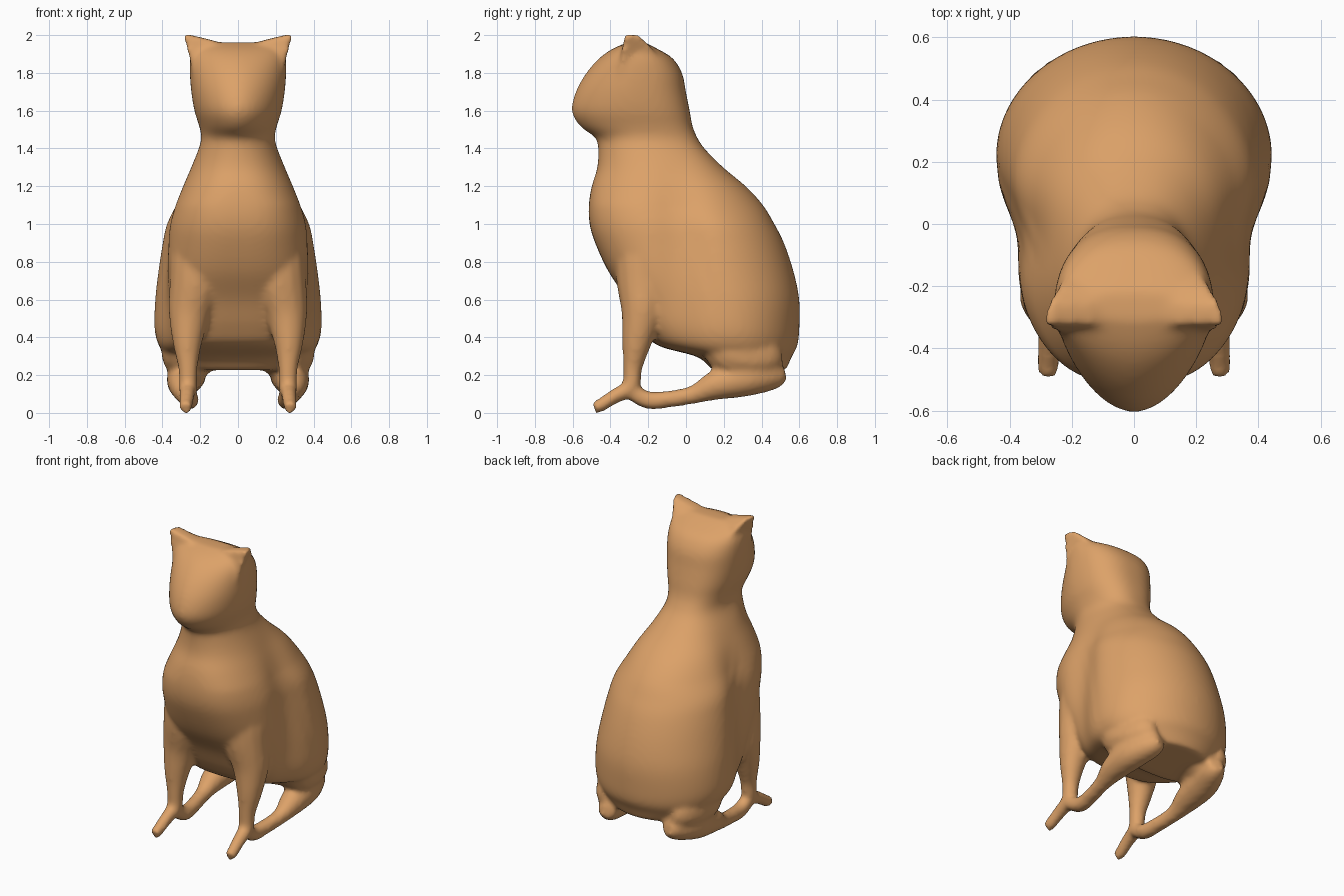
import bpy, bmesh, math
from mathutils import Vector

cube = bpy.data.objects.get("Cube")
if cube:
    bpy.data.objects.remove(cube, do_unlink=True)

fur = bpy.data.materials.new("tan_fur")
fur.use_nodes = True
fur.diffuse_color = (0.72, 0.36, 0.14, 1)
fur.node_tree.nodes["Principled BSDF"].inputs["Base Color"].default_value = fur.diffuse_color


def resample(rows, steps=4):
    """Catmull-Rom curve through rows of numbers."""
    out = []
    last = len(rows) - 1
    for i in range(last):
        a, b, c, d = (Vector(rows[min(max(i + k, 0), last)]) for k in (-1, 0, 1, 2))
        for s in range(steps):
            t = s / steps
            out.append(b + (c - a) * (t / 2) + (a * 2 - b * 5 + c * 4 - d) * (t * t / 2)
                       + (b * 3 - a - c * 3 + d) * (t ** 3 / 2))
    out.append(Vector(rows[-1]))
    return out


def loft(bm, rings):
    """Closed skin over a stack of equal rings."""
    loops = [[bm.verts.new(p) for p in ring] for ring in rings]
    n = len(loops[0])
    faces = [bm.faces.new(loops[0]), bm.faces.new(loops[-1])]
    for low, high in zip(loops, loops[1:]):
        for i in range(n):
            j = (i + 1) % n
            faces.append(bm.faces.new((low[i], low[j], high[j], high[i])))
    bmesh.ops.recalc_face_normals(bm, faces=faces)


def body_ring(z, front, back, half, mid, n=64):
    """Slice widest at y = mid: square chest and slim waist below, pointed muzzle above."""
    head = min(max((z - 1.1) / 0.4, 0), 1)
    ring = []
    for i in range(n):
        a = math.tau * i / n
        c, s = math.cos(a), math.sin(a)
        power = 1 - 0.18 * head if s > 0 else 0.75 + 0.35 * head
        reach = abs(s) ** power
        y = mid + reach * ((back if s > 0 else front) - mid)
        waist = 0.1 * (1 - head) * math.exp(-((y + 0.04) / 0.13) ** 2)
        x = math.copysign(abs(c) ** power, c) * half * (1 - waist)
        ring.append((x, y, z))
    return ring


def tube(bm, rows, side, n=14):
    """Round limb along x, y, z, radius rows."""
    pts = resample([(r[0], r[1], r[2]) for r in rows])
    radii = resample([(r[3], 0, 0) for r in rows])
    rings = []
    for i, p in enumerate(pts):
        axis = (pts[min(i + 1, len(pts) - 1)] - pts[max(i - 1, 0)]).normalized()
        u = axis.cross(Vector((1, 0, 0))).normalized()
        v = axis.cross(u)
        ring = []
        for k in range(n):
            a = math.tau * k / n
            q = p + (u * math.cos(a) + v * math.sin(a)) * radii[i].x
            ring.append((q.x * side, q.y, q.z))
        rings.append(ring)
    loft(bm, rings)


# Slices from rump to crown: height, front, back, half width, widest depth
TORSO = [
    (.23, .14, .53, .28, .32), (.3, .06, .56, .37, .28), (.36, -.15, .59, .42, .24),
    (.45, -.23, .6, .443, .22), (.6, -.31, .6, .44, .2), (.75, -.41, .57, .425, .16),
    (.9, -.48, .52, .405, .12), (1.0, -.51, .47, .388, .08), (1.1, -.515, .41, .35, 0),
    (1.2, -.5, .32, .305, -.06), (1.3, -.47, .2, .255, -.13), (1.4, -.465, .1, .21, -.2),
    (1.46, -.48, .06, .195, -.22), (1.52, -.56, .035, .205, -.24), (1.6, -.605, .02, .23, -.26),
    (1.7, -.585, 0, .247, -.27), (1.8, -.53, -.02, .255, -.27), (1.88, -.46, -.07, .255, -.27),
    (1.93, -.39, -.15, .24, -.27), (1.965, -.31, -.22, .2, -.27)]

FRONT_LEG = [
    (.17, -.21, 1.0, .15), (.2, -.22, .85, .155), (.22, -.225, .7, .145), (.255, -.23, .54, .115),
    (.268, -.26, .38, .08), (.265, -.283, .24, .052), (.265, -.295, .14, .048),
    (.27, -.38, .09, .04), (.275, -.45, .045, .037), (.275, -.487, .03, .034)]

HAUNCH = [(.27, .16, .42, .09), (.275, .22, .34, .13), (.265, .32, .3, .13),
          (.23, .42, .3, .12), (.2, .47, .31, .08)]

HIND_FOOT = [
    (.22, .52, .21, .045), (.24, .46, .2, .075), (.28, .32, .185, .095), (.29, .16, .15, .08),
    (.285, .04, .1, .05), (.265, -.1, .075, .046), (.255, -.2, .07, .048), (.26, -.28, .11, .045)]

# Ear slices: height, inner drop, inner x, outer x, front y, back y
EAR = [(1.76, 0, .08, .235, -.36, -.08), (1.9, .01, .1, .266, -.345, -.15),
       (1.97, .02, .1, .285, -.33, -.21), (2.012, .04, .12, .297, -.325, -.255)]

bm = bmesh.new()
loft(bm, [body_ring(*row) for row in resample(TORSO)])
for side in (1, -1):
    for limb in (FRONT_LEG, HAUNCH, HIND_FOOT):
        tube(bm, limb, side)
    loft(bm, [[(side * inner, front, z - drop), (side * outer, front, z),
               (side * (outer - (back - front) / 4), back, z), (side * inner, back, z - drop)]
              for z, drop, inner, outer, front, back in EAR])

mesh = bpy.data.meshes.new("cat_body")
bm.to_mesh(mesh)
bm.free()
cat = bpy.data.objects.new("cat_body", mesh)
bpy.context.collection.objects.link(cat)

# Fuse the parts into one soft skin
fuse = cat.modifiers.new("fuse", 'REMESH')
fuse.mode = 'VOXEL'
fuse.voxel_size = 0.014
soften = cat.modifiers.new("soften", 'SMOOTH')
soften.factor = 0.5
soften.iterations = 12
graph = bpy.context.evaluated_depsgraph_get()
skin = bpy.data.meshes.new_from_object(cat.evaluated_get(graph))
cat.modifiers.clear()
cat.data = skin

# Rest the paws on the ground
low = min(v.co.z for v in skin.vertices)
for v in skin.vertices:
    v.co.z -= low

skin.materials.clear()
skin.materials.append(fur)
for poly in skin.polygons:
    poly.material_index = 0
    poly.use_smooth = True
